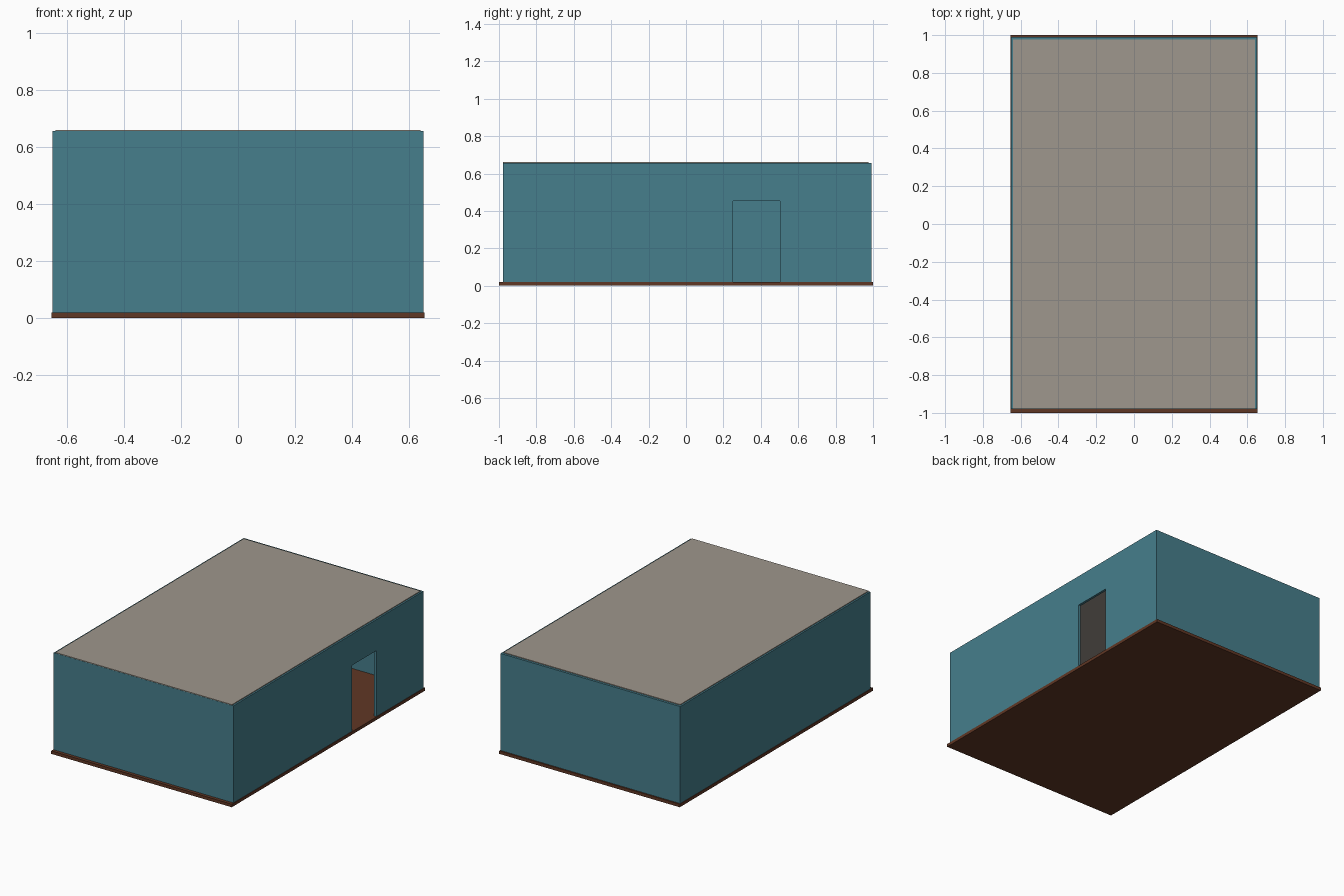
import bpy, bmesh

if "Cube" in bpy.data.objects:
    bpy.data.objects.remove(bpy.data.objects["Cube"])


def material(name, rgb):
    m = bpy.data.materials.new(name)
    m.diffuse_color = (*rgb, 1.0)
    m.use_nodes = True
    m.node_tree.nodes["Principled BSDF"].inputs["Base Color"].default_value = m.diffuse_color
    return m


teal = material("teal wall paint", (0.061, 0.209, 0.262))
brown = material("brown floor wood", (0.117, 0.038, 0.018))
grey = material("warm grey ceiling", (0.342, 0.309, 0.266))


def add_object(name, bm, mat):
    mesh = bpy.data.meshes.new(name)
    bm.to_mesh(mesh)
    bm.free()
    mesh.materials.append(mat)
    ob = bpy.data.objects.new(name, mesh)
    bpy.context.collection.objects.link(ob)
    return ob


def box(name, lo, hi, mat):
    bm = bmesh.new()
    bmesh.ops.create_cube(bm, size=1)
    for v in bm.verts:
        v.co = [l if c < 0 else h for c, l, h in zip(v.co, lo, hi)]
    return add_object(name, bm, mat)


# Floor slab, slightly wider than the walls
box("floor", (-0.655, -1.0, 0.0), (0.655, 1.0, 0.02), brown)

# Ceiling panel, resting just proud of the wall tops
box("ceiling", (-0.641, -0.978, 0.645), (0.641, 0.976, 0.661), grey)

# Walls: one outer skin with a doorway in the right side, thickened inwards
W, Y0, Y1, B, T = 0.652, -0.979, 0.991, 0.02, 0.656
DOOR_Y0, DOOR_Y1, DOOR_TOP = 0.25, 0.503, 0.452
bm = bmesh.new()
plan = [(-W, Y0), (W, Y0), (W, Y1), (-W, Y1)]
low = [bm.verts.new((x, y, B)) for x, y in plan]
high = [bm.verts.new((x, y, T)) for x, y in plan]
door = [bm.verts.new((W, y, z)) for y, z in
        ((DOOR_Y0, B), (DOOR_Y0, DOOR_TOP), (DOOR_Y1, DOOR_TOP), (DOOR_Y1, B))]
for i in range(4):
    j = (i + 1) % 4
    opening = door if i == 1 else []
    bm.faces.new([low[i], *opening, low[j], high[j], high[i]])
walls = add_object("walls", bm, teal)
solid = walls.modifiers.new("wall thickness", 'SOLIDIFY')
solid.thickness = 0.016
solid.offset = -1
solid.use_even_offset = True
solid.use_quality_normals = True
